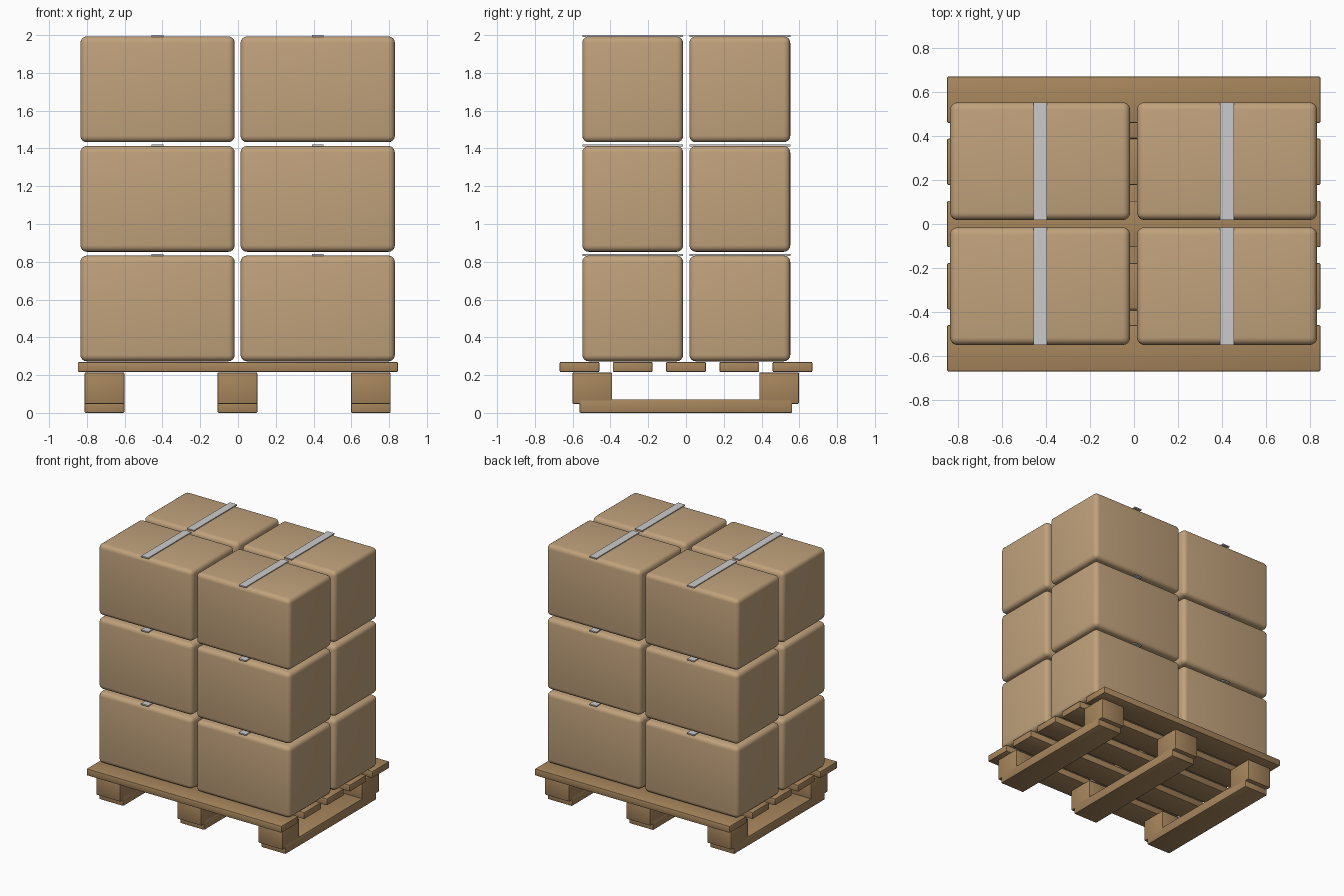
import bpy
import math

if "Cube" in bpy.data.objects:
    bpy.data.objects.remove(bpy.data.objects["Cube"])


def material(name, rgb):
    m = bpy.data.materials.new(name)
    m.diffuse_color = (*rgb, 1)
    m.use_nodes = True
    m.node_tree.nodes["Principled BSDF"].inputs["Base Color"].default_value = m.diffuse_color
    return m


cardboard = material("cardboard", (0.53, 0.36, 0.20))
wood = material("wood", (0.39, 0.24, 0.11))
tape = material("tape", (0.65, 0.65, 0.64))


def block(name, centre, size, mat, bevel=0.0, segments=1):
    """Box given by centre and full size, with optionally rounded edges."""
    bpy.ops.mesh.primitive_cube_add(size=1, location=centre)
    ob = bpy.context.object
    ob.name = name
    ob.scale = size
    bpy.ops.object.transform_apply(location=False, rotation=False, scale=True)
    ob.data.materials.append(mat)
    if bevel:
        mod = ob.modifiers.new("rounding", 'BEVEL')
        mod.width = bevel
        mod.segments = segments
        bpy.ops.object.modifier_apply(modifier=mod.name)
        bpy.ops.object.shade_smooth_by_angle(angle=math.radians(35))
    return ob


# Pallet: deck boards
for i in range(5):
    block(f"deck_board_{i + 1}", (-0.001, (i - 2) * 0.282, 0.243),
          (1.694, 0.21, 0.053), wood, 0.006, 2)

# Pallet: runners and the blocks at their ends
for i, x in enumerate((-0.707, -0.003, 0.703)):
    block(f"runner_{i + 1}", (x, -0.001, 0.036), (0.21, 1.126, 0.072), wood, 0.006, 2)
    for side, y in (("front", -0.496), ("back", 0.493)):
        block(f"{side}_block_{i + 1}", (x, y, 0.131), (0.21, 0.21, 0.166),
              wood, 0.006, 2)

# Cartons in a 2 x 2 x 3 stack, each with a tape strip on top
n = 0
for layer in range(3):
    z = 0.273 + 0.58 * layer
    for x in (-0.426, 0.422):
        for y in (-0.282, 0.285):
            n += 1
            block(f"carton_{n}", (x, y, z + 0.28), (0.817, 0.534, 0.56),
                  cardboard, 0.034, 4)
            block(f"tape_strip_{n}", (x, y, z + 0.562), (0.062, 0.534, 0.010), tape)
